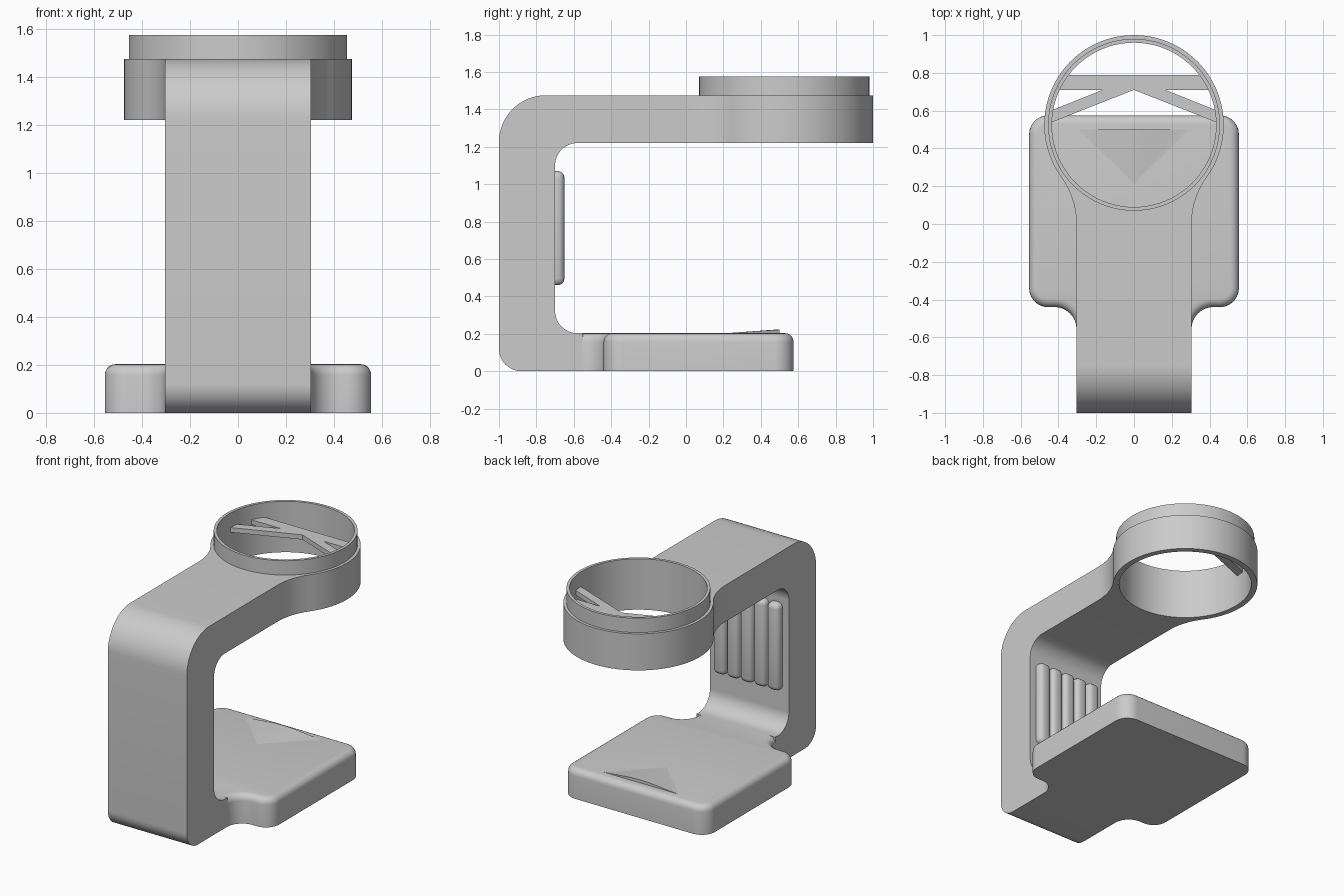
import bpy, bmesh
from math import sin, cos, pi, radians
from mathutils import Vector

if "Cube" in bpy.data.objects:
    bpy.data.objects.remove(bpy.data.objects["Cube"], do_unlink=True)

GREY = (0.6, 0.6, 0.6, 1)
mat = bpy.data.materials.new("plain grey")
mat.use_nodes = True
mat.diffuse_color = GREY
mat.node_tree.nodes["Principled BSDF"].inputs["Base Color"].default_value = GREY

HALF = 0.305                   # half width of the frame
BASE_TOP = 0.203
ARM_LOW, ARM_TOP = 1.22, 1.475
RING_Y, BORE = 0.525, 0.435    # centre and inner radius of the ring


def arc(cx, cy, r, a0, a1, n=12):
    angles = [radians(a0 + (a1 - a0) * i / n) for i in range(n + 1)]
    return [(cx + r * cos(a), cy + r * sin(a)) for a in angles]


def circle(r, n=80):
    return arc(0, RING_Y, r, 0, 360, n)[:-1]


def mirrored(half):
    return half + [(-x, y) for x, y in reversed(half) if x > 1e-5]


def finish(name, bm):
    bmesh.ops.recalc_face_normals(bm, faces=bm.faces)
    mesh = bpy.data.meshes.new(name)
    bm.to_mesh(mesh)
    bm.free()
    mesh.materials.append(mat)
    ob = bpy.data.objects.new(name, mesh)
    bpy.context.collection.objects.link(ob)
    bpy.ops.object.select_all(action='DESELECT')
    ob.select_set(True)
    bpy.context.view_layer.objects.active = ob
    bpy.ops.object.shade_smooth_by_angle(angle=radians(35))
    return ob


def prism(loops, lo, hi, axis='z'):
    """Extrude an outline, with optional holes, along z or x."""
    bm = bmesh.new()
    edges = []
    for loop in loops:
        vs = [bm.verts.new((a, b, lo) if axis == 'z' else (lo, a, b)) for a, b in loop]
        if len(loops) == 1:
            bm.faces.new(vs)
        else:
            edges += [bm.edges.new((v, vs[i - 1])) for i, v in enumerate(vs)]
    if edges:
        bmesh.ops.triangle_fill(bm, edges=edges, use_beauty=True)
    ext = bmesh.ops.extrude_face_region(bm, geom=bm.faces[:], use_keep_orig=True)
    move = Vector((0, 0, hi - lo)) if axis == 'z' else Vector((hi - lo, 0, 0))
    bmesh.ops.translate(bm, vec=move,
                        verts=[g for g in ext["geom"] if isinstance(g, bmesh.types.BMVert)])
    bmesh.ops.recalc_face_normals(bm, faces=bm.faces)
    return bm


def open_end(bm, y):
    """Remove the hidden joint face lying at this y."""
    caps = [f for f in bm.faces if all(abs(v.co.y - y) < 1e-4 for v in f.verts)]
    bmesh.ops.delete(bm, geom=caps, context='FACES')


# C-shaped frame
profile = ([(0, ARM_TOP)] + arc(-0.75, 1.225, 0.25, 90, 180, 16)
           + arc(-0.88, 0.12, 0.12, 180, 270)
           + [(-0.55, 0), (-0.55, BASE_TOP)]
           + arc(-0.58, BASE_TOP + 0.12, 0.12, 270, 180)
           + arc(-0.58, 1.1, 0.12, 180, 90)
           + [(0, ARM_LOW)])
bm = prism([profile], -HALF, HALF, 'x')
open_end(bm, 0)
finish("frame", bm)

# Flared head with a round bore
outline = mirrored(arc(HALF + 0.42, 0, 0.42, 180, 144.1)
                   + arc(0, RING_Y, 0.475, -33, 90, 32))
bm = prism([outline, circle(BORE)], ARM_LOW, ARM_TOP)
open_end(bm, 0)
finish("ring_head", bm)

# Raised lip
finish("ring_lip", prism([circle(0.455), circle(BORE)], ARM_TOP, 1.575))

# Crossed struts inside the bore
struts = mirrored([(0.0, 0.71), (0.445, 0.535), (0.44, 0.6), (0.165, 0.71),
                   (0.405, 0.71), (0.36, 0.79)])
finish("ring_struts", prism([struts], ARM_TOP - 0.035, ARM_TOP - 0.002))

# Base plate with softened top edges
plate = mirrored(arc(0.42, -0.555, 0.115, 180, 90)
                 + arc(0.455, -0.34, 0.1, -90, 0)
                 + arc(0.455, 0.475, 0.1, 0, 90))
neck = -0.555
bm = prism([plate], 0, BASE_TOP)
rim = [e for e in bm.edges if all(v.co.z > BASE_TOP - 1e-4 for v in e.verts)
       and not all(abs(v.co.y - neck) < 1e-4 for v in e.verts)]
bmesh.ops.bevel(bm, geom=rim, offset=0.045, segments=5, profile=0.5, affect='EDGES')
open_end(bm, neck)
finish("base_plate", bm)

# Shallow rise on the base, with a steep rear edge
bm = bmesh.new()
tip = bm.verts.new((0, 0.2, BASE_TOP - 0.001))
N = 16
crest = []
for i in range(N + 1):
    t = 2 * i / N - 1
    crest.append(bm.verts.new((0.34 * t, 0.5,
                               BASE_TOP - 0.001 + 0.022 * cos(t * pi / 2) ** 2)))
for a, b in zip(crest, crest[1:]):
    bm.faces.new((tip, a, b))
bm.faces.new(crest)
bm.faces.new((tip, crest[-1], crest[0]))
finish("base_rise", bm)

# Rounded grip bars on the inner face of the post
for i in range(5):
    bm = bmesh.new()
    bmesh.ops.create_cube(bm, size=1)
    bmesh.ops.scale(bm, vec=(0.096, 0.1, 0.61), verts=bm.verts)
    bmesh.ops.translate(bm, vec=((i - 2) * 0.104, -0.7, 0.765), verts=bm.verts)
    bmesh.ops.bevel(bm, geom=bm.edges[:], offset=0.035, segments=4, profile=0.5,
                    affect='EDGES')
    finish(f"grip_bar_{i + 1}", bm)
